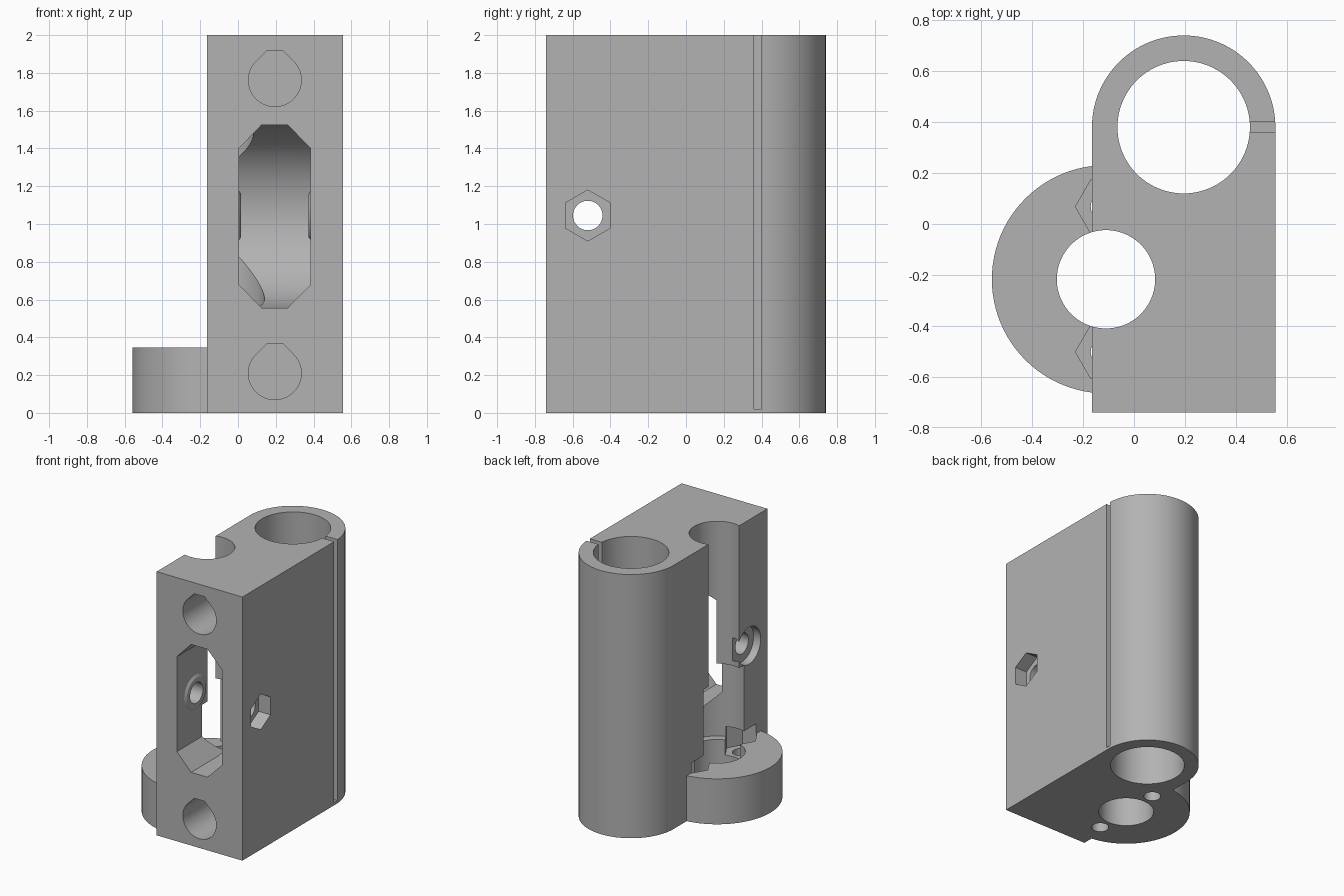
import bpy, bmesh
from math import sin, cos, radians

cube = bpy.data.objects.get("Cube")
if cube:
    bpy.data.objects.remove(cube, do_unlink=True)

grey = bpy.data.materials.new("plain_grey")
grey.use_nodes = True
color = (0.45, 0.45, 0.45, 1)
grey.diffuse_color = color
grey.node_tree.nodes["Principled BSDF"].inputs["Base Color"].default_value = color


def arc(a, b, r, start=0, end=360, n=96):
    """Points on an arc; a full turn leaves out the repeated last point."""
    count = n if end - start == 360 else n + 1
    angles = [radians(start + (end - start) * i / n) for i in range(count)]
    return [(a + r * cos(t), b + r * sin(t)) for t in angles]


def box(a0, a1, b0, b1):
    return [(a0, b0), (a1, b0), (a1, b1), (a0, b1)]


def loft(name, axis, lo_pts, lo, hi_pts, hi):
    """Solid between two matching profiles placed along an axis."""
    place = {"x": lambda a, b, h: (h, a, b),
             "y": lambda a, b, h: (a, h, b),
             "z": lambda a, b, h: (a, b, h)}[axis]
    bm = bmesh.new()
    low = [bm.verts.new(place(a, b, lo)) for a, b in lo_pts]
    high = [bm.verts.new(place(a, b, hi)) for a, b in hi_pts]
    bm.faces.new(low)
    bm.faces.new(high)
    for i in range(len(low)):
        bm.faces.new((low[i - 1], low[i], high[i], high[i - 1]))
    bmesh.ops.recalc_face_normals(bm, faces=bm.faces)
    mesh = bpy.data.meshes.new(name)
    bm.to_mesh(mesh)
    bm.free()
    mesh.materials.append(grey)
    obj = bpy.data.objects.new(name, mesh)
    bpy.context.collection.objects.link(obj)
    return obj


def prism(name, axis, pts, lo, hi):
    return loft(name, axis, pts, lo, pts, hi)


def combine(target, tool, operation):
    mod = target.modifiers.new("combine", "BOOLEAN")
    mod.operation, mod.solver, mod.object = operation, "EXACT", tool
    bpy.context.view_layer.objects.active = target
    bpy.ops.object.modifier_apply(modifier=mod.name)
    bpy.data.objects.remove(tool, do_unlink=True)


def cut(axis, pts, lo, hi):
    combine(body, prism("cutter", axis, pts, lo, hi), "DIFFERENCE")


TUBE = (0.195, 0.38)      # centre of the large bore
BORE = (-0.11, -0.217)    # centre of the small bore and flange
AXLE = (-0.52, 1.045)     # axle in the y-z plane
MID_Z = 1.04              # middle of the front window

# Body block with rounded back, and round flange at the foot
outline = [(-0.165, -0.74), (0.555, -0.74)] + arc(*TUBE, 0.36, 0, 180)
body = prism("extruder_body", "z", outline, 0, 2)
combine(body, prism("flange", "z", arc(*BORE, 0.448), 0, 0.345), "UNION")

# Front window: chamfered opening with a rounded back
window = prism("window", "y",
               [(0.125, 0.555), (0.262, 0.555), (0.385, 0.68), (0.385, 1.40),
                (0.262, 1.525), (0.125, 1.525), (0.005, 1.40), (0.005, 0.68)],
               -0.9, 0.2)
round_back = [(-1, MID_Z - 0.485)] + arc(-0.43, MID_Z, 0.485, -90, 90) + [(-1, MID_Z + 0.485)]
combine(window, prism("round_back", "x", round_back, -0.1, 0.5), "INTERSECT")
combine(body, window, "DIFFERENCE")

# Conical washers on the window walls
for wall, tip in ((0.0, 0.016), (0.39, 0.374)):
    washer = loft("washer", "x", arc(*AXLE, 0.14, n=48), wall,
                  arc(*AXLE, 0.115, n=48), tip)
    combine(body, washer, "UNION")

# Large bore with its side slit
cut("z", arc(*TUBE, 0.26), -0.1, 2.1)
cut("z", box(0.42, 0.6, 0.36, 0.40), 0.02, 2.1)

# Small bore, widened above the flange
cut("z", arc(*BORE, 0.193), -0.1, 2.1)
cut("z", arc(*BORE, 0.25), 0.345, 0.92)

# Flange screw holes with nut recesses
for side in (-1, 1):
    y = BORE[1] + side * 0.285
    cut("z", arc(BORE[0], y, 0.06, n=32), -0.1, 0.3)
    cut("z", arc(BORE[0], y, 0.12, n=6), 0.23, 0.42)

# Axle hole, nut recess and round head recess
cut("x", arc(*AXLE, 0.078, n=48), -0.3, 0.7)
cut("x", arc(*AXLE, 0.135, 30, 390, n=6), 0.455, 0.7)
cut("x", arc(*AXLE, 0.14, n=48), -0.3, -0.105)

# Blind teardrop mounting holes in the front
for z in (0.21, 1.762):
    drop = arc(0.195, z, 0.14, 135, 405, 64) + [(0.238, z + 0.155), (0.152, z + 0.155)]
    cut("y", drop, -0.9, -0.34)

bpy.ops.object.select_all(action="DESELECT")
body.select_set(True)
bpy.context.view_layer.objects.active = body
bpy.ops.object.shade_smooth_by_angle(angle=radians(25))
